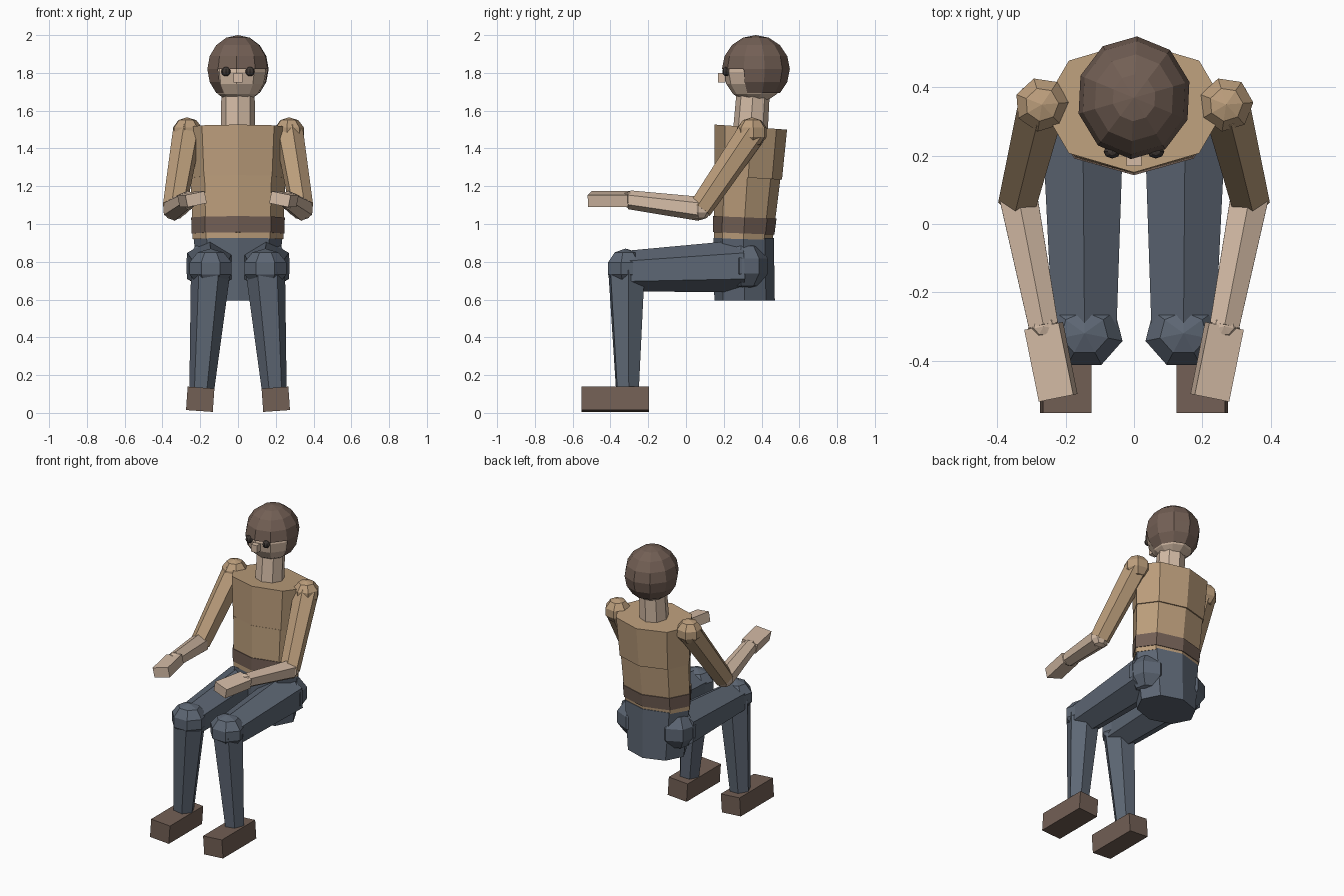
import bpy, bmesh, math
from mathutils import Vector, Matrix

if "Cube" in bpy.data.objects:
    bpy.data.objects.remove(bpy.data.objects["Cube"])


def mat(name, c):
    m = bpy.data.materials.new(name)
    m.diffuse_color = (*c, 1)
    m.use_nodes = True
    m.node_tree.nodes["Principled BSDF"].inputs["Base Color"].default_value = m.diffuse_color
    return m


SKIN = mat("skin", (0.66, 0.50, 0.38))
SHIRT = mat("shirt", (0.50, 0.34, 0.20))
TROUSER = mat("trousers", (0.11, 0.135, 0.175))
BROWN = mat("brown", (0.17, 0.115, 0.09))
DARK = mat("dark", (0.05, 0.04, 0.035))


def finish(name, bm, m):
    bmesh.ops.recalc_face_normals(bm, faces=bm.faces)
    me = bpy.data.meshes.new(name)
    bm.to_mesh(me)
    bm.free()
    ob = bpy.data.objects.new(name, me)
    bpy.context.collection.objects.link(ob)
    me.materials.append(m)
    return ob


def limb(name, a, b, r1, r2, m, n=6):
    a, b = Vector(a), Vector(b)
    bm = bmesh.new()
    mw = Matrix.Translation((a + b) / 2) @ (b - a).to_track_quat('Z', 'Y').to_matrix().to_4x4()
    bmesh.ops.create_cone(bm, cap_ends=True, segments=n, radius1=r1, radius2=r2,
                          depth=(b - a).length, matrix=mw)
    return finish(name, bm, m)


def ball(name, c, r, m, n=7, rings=5, turn=0.0):
    bm = bmesh.new()
    mw = Matrix.Translation(c) @ Matrix.Diagonal((*r, 1)) @ Matrix.Rotation(turn, 4, 'Z')
    bmesh.ops.create_uvsphere(bm, u_segments=n, v_segments=rings, radius=1, matrix=mw)
    return finish(name, bm, m)


def box(name, c, size, m, rot=Matrix.Identity(4)):
    bm = bmesh.new()
    bmesh.ops.create_cube(bm, size=1, matrix=Matrix.Translation(c) @ rot @ Matrix.Diagonal((*size, 1)))
    return finish(name, bm, m)


def loft(name, rings, m, n=8):
    """Stack of oval rings: (z, centre y, rx, ry, slope)."""
    bm = bmesh.new()
    loops = []
    for z, cy, rx, ry, slope in rings:
        loop = []
        for i in range(n):
            a = 2 * math.pi * i / n
            y = ry * math.sin(a)
            loop.append(bm.verts.new((rx * math.cos(a), cy + y, z - slope * y)))
        loops.append(loop)
    for lo, hi in zip(loops, loops[1:]):
        for i in range(n):
            bm.faces.new((lo[i], lo[(i + 1) % n], hi[(i + 1) % n], hi[i]))
    bm.faces.new(loops[0])
    bm.faces.new(loops[-1])
    return finish(name, bm, m)


# Torso, belt, pelvis and neck
loft("pelvis", [(0.595, 0.31, 0.20, 0.16, 0), (0.925, 0.305, 0.235, 0.16, 0)], TROUSER)
loft("abdomen", [(0.92, 0.303, 0.24, 0.156, 0.03), (1.25, 0.325, 0.25, 0.175, 0.05)], SHIRT)
loft("chest", [(1.245, 0.33, 0.255, 0.178, 0.06), (1.513, 0.343, 0.27, 0.192, 0.07)], SHIRT)
loft("belt", [(0.95, 0.306, 0.245, 0.162, 0.04), (1.035, 0.311, 0.248, 0.168, 0.04)], BROWN)
limb("neck", (0, 0.34, 1.48), (0, 0.355, 1.69), 0.092, 0.088, SKIN, 8)

# Head with hair cap opened at the face
HC = Vector((0, 0.37, 1.82))
ball("head", (0, 0.365, 1.805), (0.157, 0.165, 0.165), SKIN, 10, 8, math.radians(-3))
hair = ball("hair", HC, (0.168, 0.18, 0.18), BROWN, 10, 8, math.radians(-3))
bm = bmesh.new()
bm.from_mesh(hair.data)
cut = []
for f in bm.faces:
    d = f.calc_center_median() - HC
    front = abs(math.atan2(d.x, -d.y)) < math.radians(50)
    if d.z < -0.11 or (front and d.z < 0.02):
        cut.append(f)
bmesh.ops.delete(bm, geom=cut, context='FACES')
bm.to_mesh(hair.data)
bm.free()
box("nose", (0, 0.19, 1.775), (0.045, 0.04, 0.05), SKIN)

# Paired parts
for s, side in ((-1, "right"), (1, "left")):
    ball(f"{side}_eye", (s * 0.064, 0.212, 1.807), (0.025, 0.02, 0.025), DARK, 8, 6)

    # Arm
    shoulder, elbow = (s * 0.27, 0.35, 1.485), (s * 0.338, 0.075, 1.08)
    wrist, tip = (s * 0.265, -0.30, 1.128), (s * 0.222, -0.508, 1.135)
    ball(f"{side}_shoulder", shoulder, (0.084, 0.084, 0.08), SHIRT, 7, 5, 0.3)
    limb(f"{side}_upper_arm", shoulder, elbow, 0.078, 0.064, SHIRT)
    ball(f"{side}_elbow", elbow, (0.062, 0.06, 0.06), SKIN)
    limb(f"{side}_forearm", elbow, wrist, 0.064, 0.05, SKIN)
    ball(f"{side}_wrist", wrist, (0.05, 0.045, 0.045), SKIN)
    yaw = Matrix.Rotation(s * -0.2, 4, 'Z')
    roll = Matrix.Rotation(s * 0.2, 4, 'Y')
    box(f"{side}_hand", (Vector(wrist) + Vector(tip)) / 2, (0.105, 0.215, 0.065), SKIN, yaw @ roll)

    # Leg
    hip, knee, ankle = (s * 0.15, 0.31, 0.778), (s * 0.145, -0.315, 0.75), (s * 0.192, -0.31, 0.12)
    ball(f"{side}_hip", hip, (0.132, 0.13, 0.13), TROUSER)
    limb(f"{side}_thigh", hip, knee, 0.138, 0.108, TROUSER)
    ball(f"{side}_knee", (s * 0.145, -0.32, 0.765), (0.12, 0.108, 0.105), TROUSER)
    limb(f"{side}_shin", knee, ankle, 0.105, 0.066, TROUSER)
    box(f"{side}_shoe", (s * 0.2, -0.375, 0.072), (0.142, 0.358, 0.124), BROWN,
        Matrix.Rotation(s * -0.07, 4, 'Y'))
